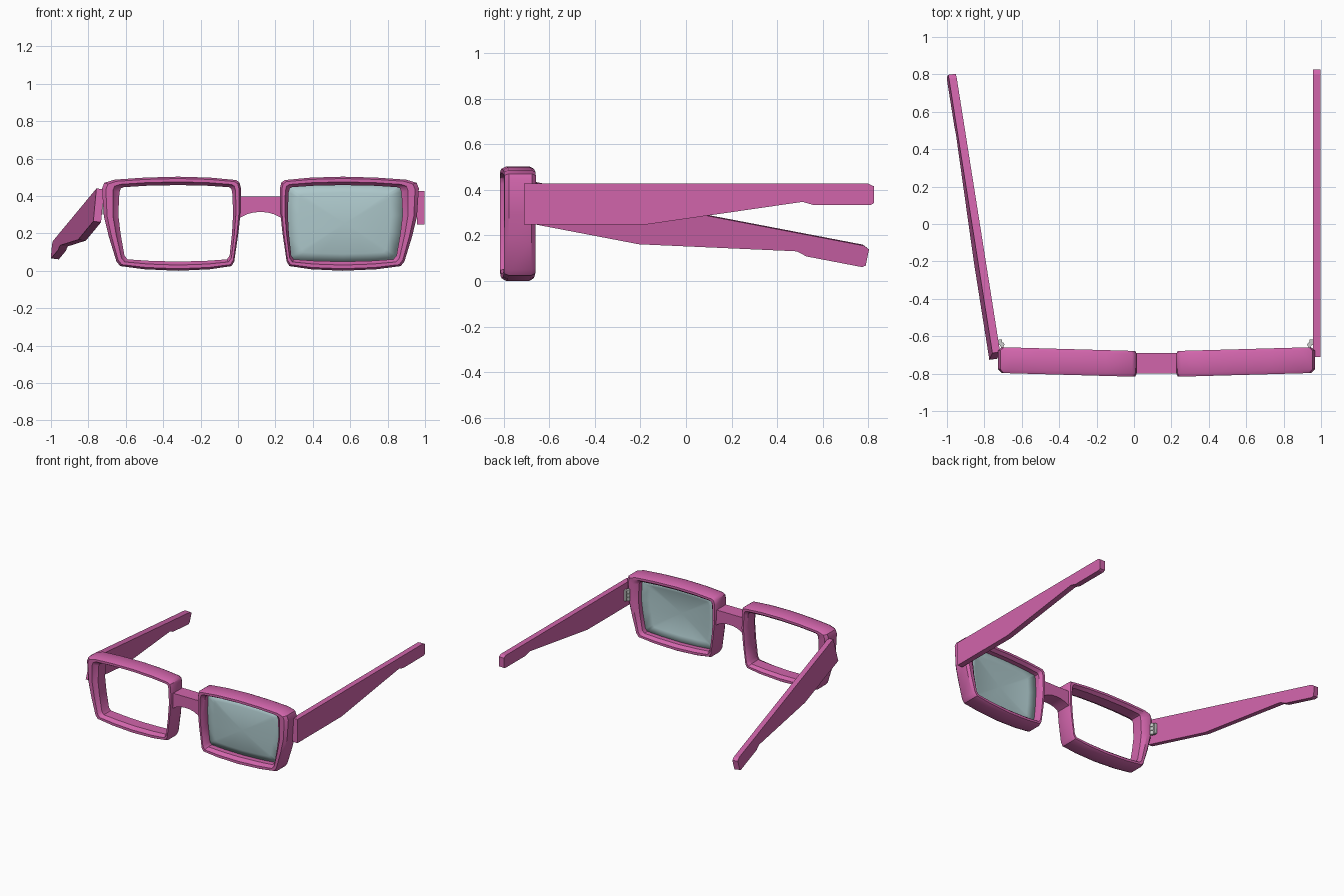
import bpy, bmesh, math
from mathutils import Vector, Matrix

if "Cube" in bpy.data.objects:
    bpy.data.objects.remove(bpy.data.objects["Cube"])

CX = 0.12  # symmetry plane of the front


def material(name, rgb):
    m = bpy.data.materials.new(name)
    m.diffuse_color = (*rgb, 1)
    m.use_nodes = True
    m.node_tree.nodes["Principled BSDF"].inputs["Base Color"].default_value = m.diffuse_color
    return m


PINK = material("pink_plastic", (0.64, 0.13, 0.41))
GLASS = material("tinted_lens", (0.42, 0.58, 0.60))


def finish(bm, name, mat=None, angle=35):
    bmesh.ops.recalc_face_normals(bm, faces=bm.faces)
    me = bpy.data.meshes.new(name)
    bm.to_mesh(me)
    bm.free()
    ob = bpy.data.objects.new(name, me)
    bpy.context.collection.objects.link(ob)
    if mat:
        me.materials.append(mat)
    bpy.ops.object.select_all(action='DESELECT')
    ob.select_set(True)
    bpy.context.view_layer.objects.active = ob
    bpy.ops.object.shade_smooth_by_angle(angle=math.radians(angle))
    return ob


def bridge(bm, a, b):
    n = len(a)
    for i in range(n):
        bm.faces.new((a[i], a[(i + 1) % n], b[(i + 1) % n], b[i]))


def extrude(bm, pts, vec):
    a = [bm.verts.new(p) for p in pts]
    b = [bm.verts.new(Vector(p) + Vector(vec)) for p in pts]
    bm.faces.new(a)
    bm.faces.new(b)
    bridge(bm, a, b)


# Rim outlines (x, z) of the left eye; matching point counts
OUTER = [(-.715, .47), (-.66, .487), (-.50, .498), (-.32, .503), (-.15, .498), (-.01, .485),
         (.008, .472), (.016, .44), (.015, .32), (.002, .20), (-.02, .05), (-.035, .025),
         (-.15, .008), (-.32, .0), (-.50, .008), (-.63, .025), (-.65, .05), (-.69, .18),
         (-.717, .29), (-.727, .44)]
INNER = [(-.626, .441), (-.61, .447), (-.48, .455), (-.32, .458), (-.17, .455), (-.05, .447),
         (-.037, .44), (-.031, .42), (-.026, .31), (-.032, .20), (-.045, .08), (-.06, .061),
         (-.17, .053), (-.32, .049), (-.47, .053), (-.59, .061), (-.607, .08), (-.628, .20),
         (-.64, .30), (-.634, .42)]
# Rim section: (blend outer to inner, depth)
SECTION = [(0, -.05), (0, .05), (.22, .068), (.6, .068), (1, .045), (1, -.04),
           (.72, -.056), (.62, -.07), (.22, -.07)]


def place(x, y, z, mirror):
    y += -.747 + .028 * (.016 - x)   # slight face wrap
    return (2 * CX - x if mirror else x, y, z)


def rim(name, mirror):
    bm = bmesh.new()
    rings = [[bm.verts.new(place(o[0] + (i[0] - o[0]) * t, d, o[1] + (i[1] - o[1]) * t, mirror))
              for o, i in zip(OUTER, INNER)] for t, d in SECTION]
    for k in range(len(rings)):
        bridge(bm, rings[k], rings[(k + 1) % len(rings)])
    finish(bm, name, PINK)


rim("left_rim", False)
rim("right_rim", True)

# Domed lens, fitted on one side only
bm = bmesh.new()
c = Vector((-.332, .254))
rings = []
for s in (1.02, .8, .55, .28):
    rings.append([bm.verts.new(place(c.x + (x - c.x) * s, -.03 * (1 - s * s), c.y + (z - c.y) * s, True))
                  for x, z in INNER])
for a, b in zip(rings, rings[1:]):
    bridge(bm, a, b)
tip = bm.verts.new(place(c.x, -.03, c.y, True))
for i, v in enumerate(rings[-1]):
    bm.faces.new((v, rings[-1][(i + 1) % len(INNER)], tip))
lens = finish(bm, "right_lens", GLASS, 60)
sol = lens.modifiers.new("thickness", 'SOLIDIFY')
sol.thickness = .008

# Arched nose bridge
bm = bmesh.new()
arch = [(-.11, .283), (-.07, .303), (-.035, .312), (0, .314), (.035, .312), (.07, .303), (.11, .283)]
extrude(bm, [(CX + x, -.80, z) for x, z in arch + [(.11, .398), (-.11, .398)]], (0, .11, 0))
finish(bm, "nose_bridge", PINK)

# Temple arm profile: (distance back from front end, height below top edge)
ARM = [(0, 0), (1.51, 0), (1.535, -.012), (1.535, -.085), (1.52, -.094), (1.27, -.094),
       (1.222, -.08), (1.20, -.083), (.53, -.18), (0, -.18)]
ARM_W = .042


def temple(name, matrix):
    bm = bmesh.new()
    extrude(bm, [(0, y, z) for y, z in ARM], (ARM_W, 0, 0))
    bmesh.ops.transform(bm, matrix=matrix, verts=bm.verts)
    finish(bm, name, PINK, 20)


# Hinge: leaf on the rim plus three stacked knuckles
def hinge(name, matrix):
    bm = bmesh.new()
    for k in range(3):
        m = Matrix.Translation((0, 0, (k - 1) * .03))
        bmesh.ops.create_cone(bm, cap_ends=True, segments=12, radius1=.012, radius2=.012,
                              depth=.026, matrix=m)
    for off, size in (((0, -.02, 0), (.012, .04, .08)), ((.01, .012, 0), (.02, .03, .08))):
        bmesh.ops.create_cube(bm, size=1, matrix=Matrix.Translation(off) @ Matrix.Diagonal((*size, 1)))
    bmesh.ops.transform(bm, matrix=matrix, verts=bm.verts)
    finish(bm, name)


temple("right_temple", Matrix.Translation((.956, -.71, .427)))
hinge("right_hinge", Matrix.Translation((.938, -.645, .34)))

# Left arm is splayed open, drooping and slightly rolled
rot = (Matrix.Rotation(math.radians(9), 4, 'Z') @ Matrix.Rotation(math.radians(-10.7), 4, 'X')
       @ Matrix.Rotation(math.radians(7), 4, 'Y'))
temple("left_temple", Matrix.Translation((-.757, -.69, .44)) @ rot)
hinge("left_hinge", Matrix.Translation((-.705, -.645, .34)) @ Matrix.Diagonal((-1, 1, 1, 1)))
